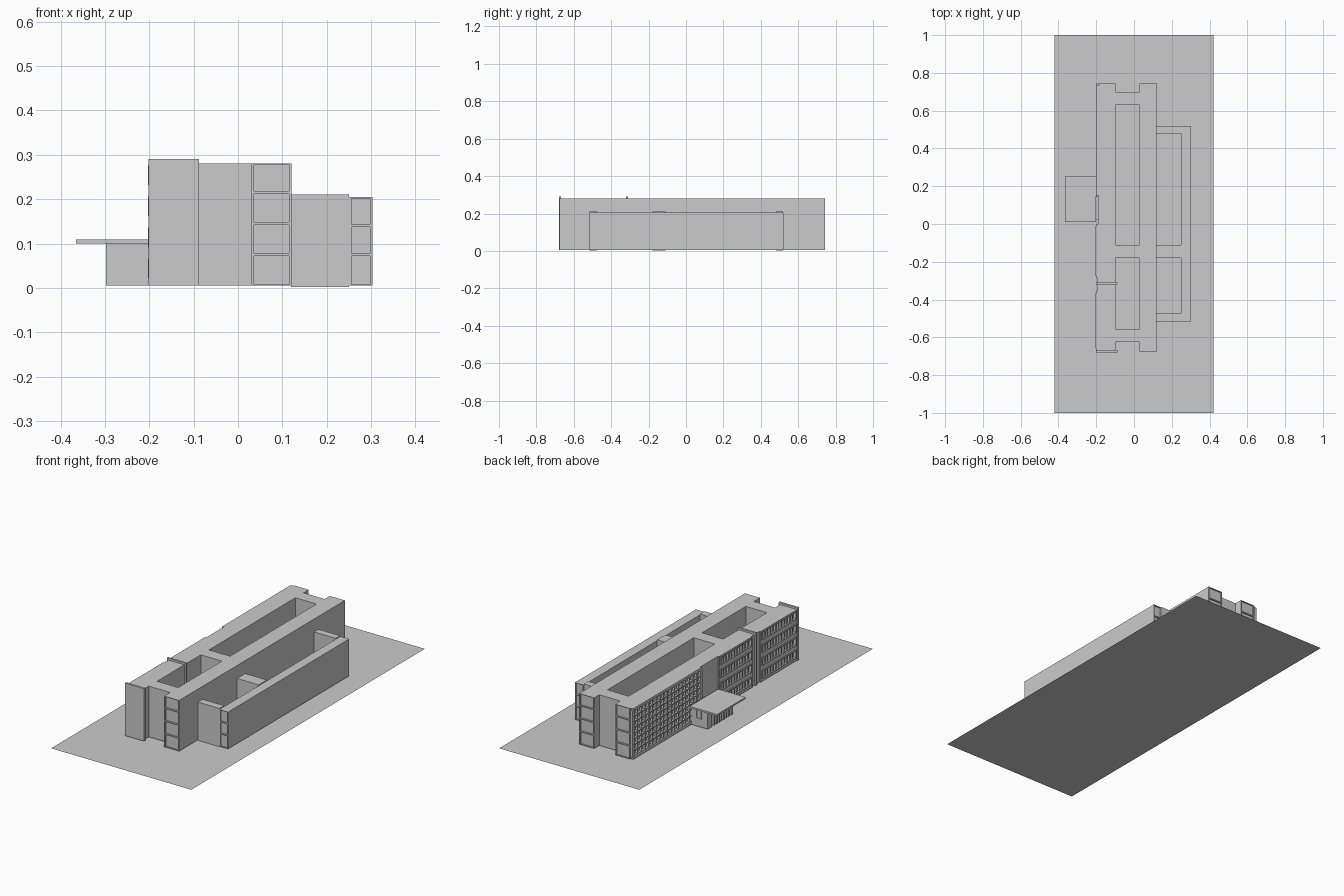
import bpy, bmesh
from mathutils import Matrix, Vector

if "Cube" in bpy.data.objects:
    bpy.data.objects.remove(bpy.data.objects["Cube"])


def boxes(name, items):
    """One object made of boxes given as (x0, x1, y0, y1, z0, z1)."""
    bm = bmesh.new()
    for x0, x1, y0, y1, z0, z1 in items:
        c = Vector(((x0 + x1) / 2, (y0 + y1) / 2, (z0 + z1) / 2))
        s = Matrix.Diagonal((x1 - x0, y1 - y0, z1 - z0, 1))
        bmesh.ops.create_cube(bm, size=1, matrix=Matrix.Translation(c) @ s)
    me = bpy.data.meshes.new(name)
    bm.to_mesh(me)
    bm.free()
    ob = bpy.data.objects.new(name, me)
    bpy.context.collection.objects.link(ob)
    return ob


B, TOP, WING = 0.005, 0.28, 0.21
FLOORS = [0.005, 0.075, 0.145, 0.215, 0.28]

# flat site
bpy.ops.mesh.primitive_plane_add(size=1)
site = bpy.context.object
site.name = "site_plane"
site.scale = (0.84, 2, 1)

# main block: two long bars joined by three cross bars around courtyards
boxes("west_bar", [(-0.187, -0.097, -0.668, 0.737, B, TOP)])
boxes("east_bar", [(0.03, 0.12, -0.668, 0.737, B, TOP)])
boxes("cross_bars", [(-0.097, 0.03, a, b, B, TOP) for a, b in
                     ((-0.625, -0.555), (-0.18, -0.11), (0.63, 0.70))])

# low east wing: outer bar and cross bars around two courtyards
boxes("wing_bar", [(0.25, 0.302, -0.51, 0.513, B, 0.205)])
boxes("wing_cross_bars", [(0.12, 0.25, a, b, 0.002, WING) for a, b in
                          ((-0.515, -0.475), (-0.18, -0.11), (0.48, 0.518))])


def end_frame(name, x0, x1, y0, y1, levels):
    """Slab edges and side posts framing the gable end of a bar."""
    t = 0.003
    items = [(x0, x1, y0, y1, max(z - t, B), z + (t if z < levels[-1] else 0))
             for z in levels]
    for a, b in ((x0, x0 + 2 * t), (x1 - 2 * t, x1)):
        for z0, z1 in zip(levels, levels[1:]):
            items.append((a, b, y0, y1, z0 + t, z1 - t))
    boxes(name, items)


# framed gable ends
WL = [0.005, 0.075, 0.14, 0.205]
end_frame("east_end_frame_front", 0.03, 0.121, -0.676, -0.668, FLOORS)
end_frame("east_end_frame_back", 0.03, 0.121, 0.737, 0.744, FLOORS)
end_frame("west_end_frame_back", -0.185, -0.097, 0.737, 0.744, FLOORS)
end_frame("wing_end_frame_front", 0.25, 0.303, -0.517, -0.51, WL)
end_frame("wing_end_frame_back", 0.25, 0.303, 0.513, 0.52, WL)

# tall fin walls standing above the roof
boxes("fin_walls", [(-0.202, -0.088, -0.68, -0.668, B, 0.29),
                    (-0.202, -0.088, -0.321, -0.311, B, 0.29)])


def grid(name, y0, y1, cols, z0, z1, rows, t):
    """Open facade grid of upright fins and ledges."""
    X0, X1 = -0.2, -0.187
    dy, dz = (y1 - y0) / cols, (z1 - z0) / rows
    items = []
    for j in range(rows + 1):
        z = z0 + j * dz
        items.append((X0, X1, y0, y1, z - t, z + t))
    for i in range(cols + 1):
        y = y0 + i * dy
        for j in range(rows):
            items.append((X0 + 0.001, X1, y - t, y + t,
                          z0 + j * dz + t, z0 + (j + 1) * dz - t))
    boxes(name, items)


# north facade: dense window grid inside a solid surround
boxes("grid_surround", [(-0.2, -0.187, 0.15, 0.737, B, 0.018),
                        (-0.2, -0.187, 0.15, 0.737, 0.27, TOP),
                        (-0.2, -0.187, 0.73, 0.744, 0.018, 0.27),
                        (-0.2, -0.187, 0.146, 0.156, 0.018, 0.27)])
grid("window_grid", 0.158, 0.728, 18, 0.02, 0.268, 8, 0.0025)


def ribbon_facade(name, y0, y1, cols):
    """Four storeys of ribbon windows between solid spandrels."""
    sp, mul, frame = [], [], []
    edge = 0.014
    a, b = y0 + edge, y1 - edge
    prev = B
    for z in FLOORS[:4]:
        lo, hi = z + 0.021, z + 0.057
        sp.append((-0.198, -0.187, y0, y1, prev, lo))
        sp += [(-0.198, -0.187, y0, a, lo, hi), (-0.198, -0.187, b, y1, lo, hi)]
        # projecting sill and head
        frame += [(-0.203, -0.198, a - .004, b + .004, lo - .004, lo),
                  (-0.203, -0.198, a - .004, b + .004, hi, hi + .004)]
        frame += [(-0.203, -0.198, e - .004, e, lo, hi) for e in (a, b + .004)]
        d = (b - a) / cols
        for i in range(1, cols):
            mul.append((-0.198, -0.187, a + i * d - .004, a + i * d + .004, lo, hi))
        prev = hi
    sp.append((-0.198, -0.187, y0, y1, prev, TOP))
    boxes(name + "_spandrels", sp)
    boxes(name + "_mullions", mul)
    boxes(name + "_window_frames", frame)


ribbon_facade("middle_facade", -0.285, 0.0, 11)
ribbon_facade("south_facade", -0.668, -0.355, 12)

# recessed stair strip beside the fin wall
boxes("stair_wall", [(-0.192, -0.187, -0.355, -0.321, B, TOP),
                     (-0.192, -0.187, -0.311, -0.285, B, TOP)])

# recessed entrance wall
boxes("entrance_wall", [(-0.191, -0.187, 0.0, 0.146, B, TOP)])

# entrance pavilion with roof canopy, posts and side windows
boxes("entrance_canopy", [(-0.365, -0.2, 0.01, 0.255, 0.1, 0.109)])
boxes("entrance_room", [(-0.275, -0.188, 0.025, 0.24, B, 0.1)])
boxes("entrance_piers", [(-0.298, -0.275, 0.205, 0.24, B, 0.1),
                         (-0.298, -0.275, 0.025, 0.04, B, 0.1),
                         (-0.298, -0.275, 0.04, 0.205, 0.085, 0.1)])
boxes("entrance_posts", [(-0.298, -0.275, 0.054 + i * 0.0205, 0.062 + i * 0.0205, B, 0.085)
                         for i in range(7)])
side = []
for y0, y1 in ((0.022, 0.025), (0.24, 0.243)):
    side += [(-0.26, -0.23, y0, y1, z, z + .003) for z in (0.048, 0.092)]
    side += [(x, x + .003, y0, y1, 0.051, 0.092) for x in (-0.26, -0.233)]
boxes("side_window_frames", side)
